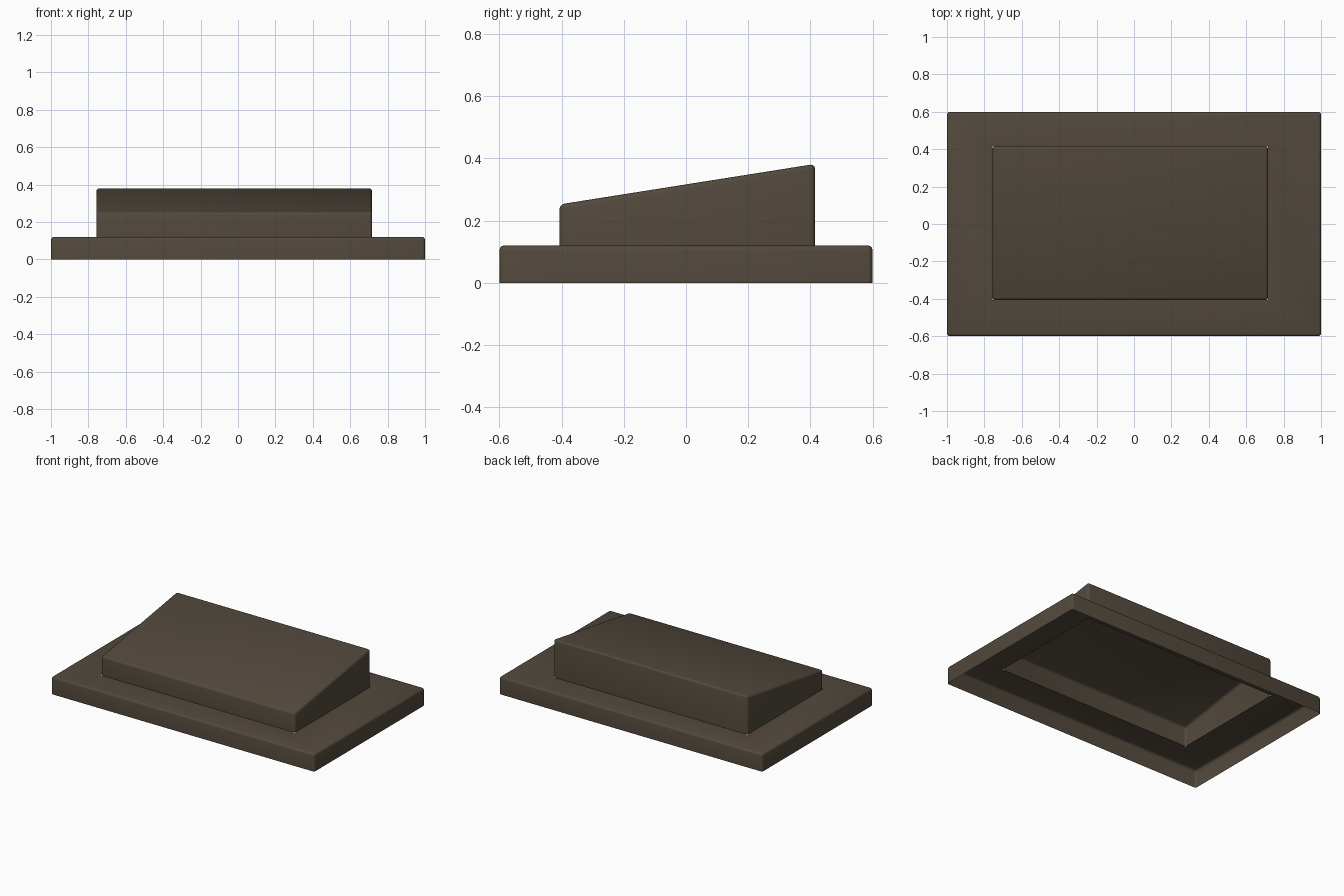
import bpy, bmesh

if "Cube" in bpy.data.objects:
    bpy.data.objects.remove(bpy.data.objects["Cube"])

mat = bpy.data.materials.new("dark brown")
mat.diffuse_color = (0.085, 0.066, 0.046, 1)
mat.use_nodes = True
mat.node_tree.nodes["Principled BSDF"].inputs["Base Color"].default_value = mat.diffuse_color


def rect(x0, x1, y0, y1, z_front, z_back):
    return [(x0, y0, z_front), (x1, y0, z_front), (x1, y1, z_back), (x0, y1, z_back)]


def shell(name, loops, cap, radius):
    """Thin open-bottomed skin through stacked loops, rounding the sides and rim of the first band."""
    bm = bmesh.new()
    rings = [[bm.verts.new(p) for p in loop] for loop in loops]
    for a, b in zip(rings, rings[1:]):
        for i in range(4):
            j = (i + 1) % 4
            bm.faces.new((a[i], a[j], b[j], b[i]))
    if cap:
        bm.faces.new(rings[-1])
    top = rings[1]
    edges = [bm.edges.get((rings[0][i], top[i])) for i in range(4)]
    edges += [bm.edges.get((top[i], top[(i + 1) % 4])) for i in range(4)]
    bmesh.ops.bevel(bm, geom=edges, offset=radius, segments=3, profile=0.5, affect='EDGES')
    me = bpy.data.meshes.new(name)
    bm.to_mesh(me)
    bm.free()
    me.materials.append(mat)
    ob = bpy.data.objects.new(name, me)
    bpy.context.collection.objects.link(ob)
    bpy.context.view_layer.objects.active = ob
    ob.select_set(True)
    bpy.ops.object.shade_smooth_by_angle(angle=0.7)
    ob.select_set(False)


X0, X1, Y0, Y1 = -0.757, 0.717, -0.407, 0.415

# Base plate: hollow tray with an opening under the block
shell("base_plate", [rect(-1, 1, -0.6, 0.6, 0, 0),
                     rect(-1, 1, -0.6, 0.6, 0.12, 0.12),
                     rect(X0, X1, Y0, Y1, 0.12, 0.12)], False, 0.015)

# Sloped block: hollow wedge rising to the back
shell("sloped_block", [rect(X0, X1, Y0, Y1, 0.12, 0.12),
                       rect(X0, X1, Y0, Y1, 0.252, 0.382)], True, 0.015)
